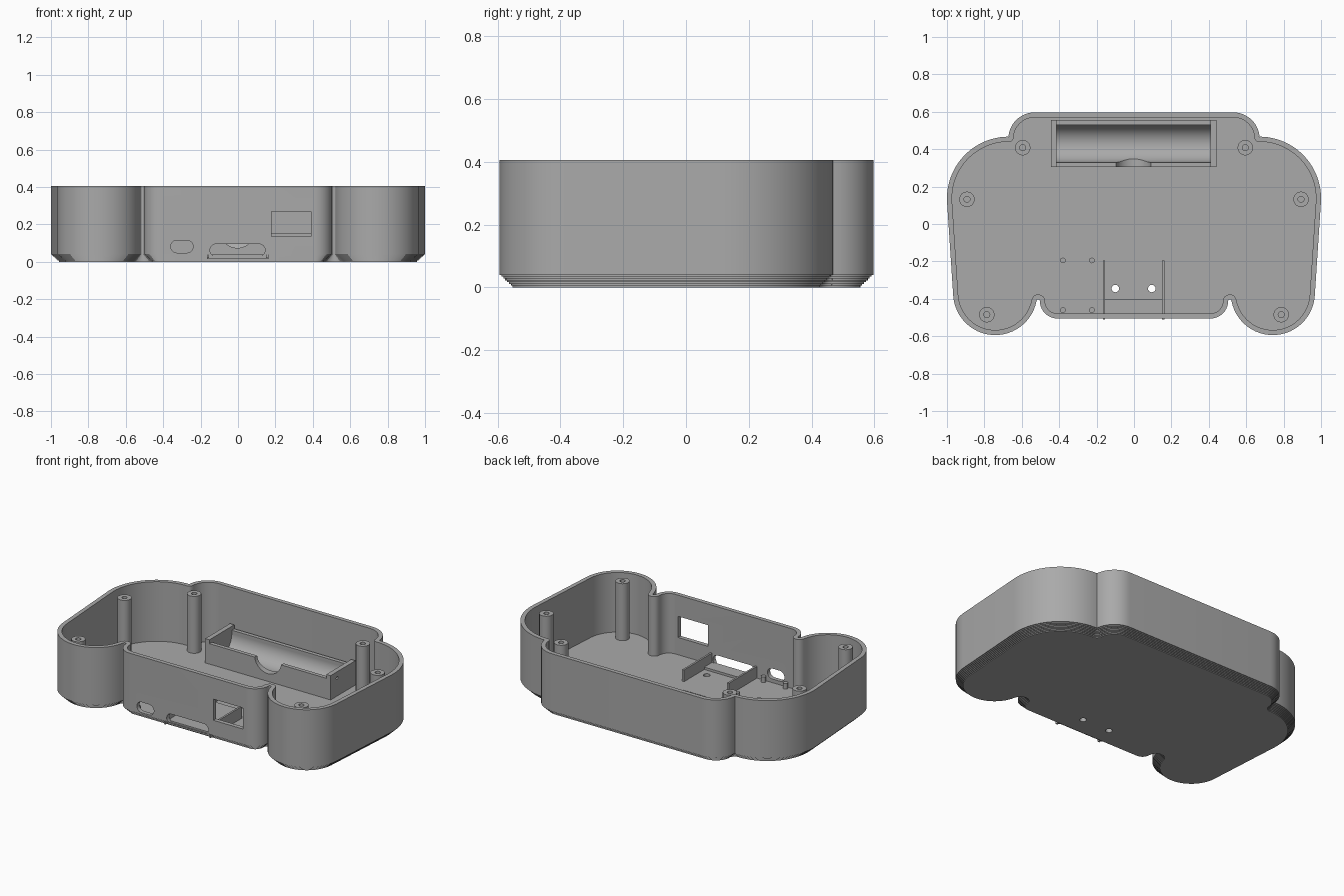
import bpy
import bmesh
from math import radians, cos, sin, pi
from mathutils import Matrix, Vector

if "Cube" in bpy.data.objects:
    bpy.data.objects.remove(bpy.data.objects["Cube"])

grey = bpy.data.materials.new("plain grey plastic")
grey.use_nodes = True
COLOUR = (0.4, 0.4, 0.4, 1)
grey.diffuse_color = COLOUR
grey.node_tree.nodes["Principled BSDF"].inputs["Base Color"].default_value = COLOUR

HEIGHT, WALL, FLOOR, CHAMFER = 0.405, 0.027, 0.025, 0.042


def finish(name, bm):
    bmesh.ops.recalc_face_normals(bm, faces=bm.faces)
    mesh = bpy.data.meshes.new(name)
    bm.to_mesh(mesh)
    bm.free()
    obj = bpy.data.objects.new(name, mesh)
    bpy.context.collection.objects.link(obj)
    mesh.materials.append(grey)
    return obj


def box(name, low, high):
    low, high = Vector(low), Vector(high)
    bm = bmesh.new()
    bmesh.ops.create_cube(bm, size=1, matrix=Matrix.Translation((low + high) / 2)
                          @ Matrix.Diagonal((*(high - low), 1)))
    return finish(name, bm)


def cylinder(name, centre, radius, length, axis="Z", sides=32):
    turn = {"X": Matrix.Rotation(pi / 2, 4, "Y"), "Y": Matrix.Rotation(pi / 2, 4, "X"),
            "Z": Matrix.Identity(4)}[axis]
    bm = bmesh.new()
    bmesh.ops.create_cone(bm, cap_ends=True, segments=sides, radius1=radius, radius2=radius,
                          depth=length, matrix=Matrix.Translation(centre) @ turn)
    return finish(name, bm)


def stadium(name, x0, x1, z0, z1, y0, y1):
    """Rounded slot running along y."""
    r, zc = (z1 - z0) / 2, (z0 + z1) / 2
    bm = bmesh.new()
    ring = []
    for i in range(26):
        a = -pi / 2 + pi * (i % 13) / 12 + (pi if i > 12 else 0)
        cx = x0 + r if i > 12 else x1 - r
        ring.append(bm.verts.new((cx + r * cos(a), y0, zc + r * sin(a))))
    face = bm.faces.new(ring)
    out = bmesh.ops.extrude_face_region(bm, geom=[face])["geom"]
    bmesh.ops.translate(bm, vec=(0, y1 - y0, 0),
                        verts=[v for v in out if isinstance(v, bmesh.types.BMVert)])
    return finish(name, bm)


def cut(target, cutters):
    """Subtract each cutter from the target and discard it."""
    bpy.context.view_layer.objects.active = target
    for c in cutters:
        c.hide_render = True
        mod = target.modifiers.new("cut", "BOOLEAN")
        mod.operation, mod.solver, mod.object = "DIFFERENCE", "EXACT", c
        bpy.ops.object.modifier_apply(modifier=mod.name)
        bpy.data.objects.remove(c)


def smooth(obj, angle=25):
    bpy.ops.object.select_all(action="DESELECT")
    obj.select_set(True)
    bpy.context.view_layer.objects.active = obj
    bpy.ops.object.shade_smooth_by_angle(angle=radians(angle))


# Half outline as tangent arcs: centre x, centre y, radius, start, end, steps.
# Arcs that run backwards are concave and grow with the inset.
ARCS = [(0.41, -0.412, 0.093, -90, 0, 10),
        (0.512, -0.412, 0.009, 180, 10.6, 8),
        (0.742, -0.369, 0.225, 190.6, 356.3, 24),
        (0.67, 0.137, 0.33, -3.7, 90, 24),
        (0.671, 0.467, 0.002, 270, 185, 5),
        (0.53, 0.455, 0.142, 5, 90, 12)]


def outline(inset):
    half = []
    for cx, cy, r, a0, a1, steps in ARCS:
        r += -inset if a1 > a0 else inset
        for i in range(steps + 1):
            a = radians(a0 + (a1 - a0) * i / steps)
            half.append((cx + r * cos(a), cy + r * sin(a)))
    return half + [(-x, y) for x, y in reversed(half)]


# Tray shell: stepped lower edge, outer wall, rim, inner wall, floor
STEPS = 7
levels = []
for s in range(STEPS):
    inset = CHAMFER * (1 - s / STEPS)
    levels += [(inset, 0.04 * s / STEPS), (inset, 0.04 * (s + 1) / STEPS)]
levels += [(0, 0.04), (0, HEIGHT), (WALL, HEIGHT), (WALL, FLOOR)]
bm = bmesh.new()
rings = [[bm.verts.new((x, y, z)) for x, y in outline(d)] for d, z in levels]
for lower, upper in zip(rings, rings[1:]):
    for i in range(len(lower)):
        j = (i + 1) % len(lower)
        bm.faces.new((lower[i], lower[j], upper[j], upper[i]))
bm.faces.new(rings[0][::-1])
bm.faces.new(rings[-1])
bmesh.ops.remove_doubles(bm, verts=bm.verts, dist=0.0001)
tray = finish("tray_shell", bm)

# Openings in the front wall and floor
cut(tray, [
    box("window_cutter", (0.18, -0.6, 0.135), (0.39, -0.42, 0.27)),
    stadium("port_cutter", -0.36, -0.24, 0.048, 0.115, -0.6, -0.42),
    stadium("card_slot_cutter", -0.15, 0.145, 0.03, 0.095, -0.6, -0.45),
    box("recess_cutter", (-0.098, -0.1, 0.017), (0.09, 0.125, 0.1)),
    cylinder("hole_cutter", (-0.1, -0.345, 0), 0.02, 0.2),
    cylinder("hole_cutter", (0.095, -0.345, 0), 0.02, 0.2)])
smooth(tray)

# Screw posts with blind holes
for side in (-1, 1):
    for place, x, y in (("back", 0.595, 0.408), ("middle", 0.893, 0.132), ("front", 0.787, -0.485)):
        base = FLOOR - 0.01
        top = 0.388
        post = cylinder(f"{place}_screw_post", (side * x, y, (base + top) / 2), 0.041, top - base)
        cut(post, [cylinder("bore_cutter", (side * x, y, top), 0.016, 0.24, sides=20)])
        smooth(post)

# Battery holder: trough block with a finger notch, and taller end walls
holder = box("battery_trough", (-0.43, 0.305, FLOOR - 0.01), (0.425, 0.555, 0.155))
cut(holder, [
    cylinder("trough_cutter", (-0.0025, 0.43, 0.132), 0.1, 0.825, "X", 64),
    box("trough_top_cutter", (-0.415, 0.3301, 0.132), (0.41, 0.5299, 0.3)),
    cylinder("notch_cutter", (-0.003, 0.32, 0.168), 0.094, 0.1, "Y", 48)])
smooth(holder)
for name, x0, x1 in (("right_holder_end", -0.445, -0.415), ("left_holder_end", 0.41, 0.44)):
    end = box(name, (x0, 0.3045, FLOOR - 0.01), (x1, 0.5555, 0.18))
    cut(end, [cylinder("wire_cutter", ((x0 + x1) / 2, 0.37, 0.14), 0.009, 0.1, "X", 16)])
    smooth(end)

# Card guide: two rails, their outer nibs, and a raised ledge
for x in (-0.16, 0.157):
    box("card_rail", (x - 0.006, -0.49, FLOOR - 0.01), (x + 0.006, -0.195, 0.1))
    box("card_rail_nib", (x - 0.006, -0.51, 0.02), (x + 0.006, -0.47, 0.04))
box("card_ledge", (-0.155, -0.485, FLOOR - 0.01), (0.152, -0.4, 0.04))

# Small board pins
for x in (-0.38, -0.225):
    for y in (-0.195, -0.46):
        smooth(cylinder("board_pin", (x, y, 0.038), 0.015, 0.045, sides=20))
